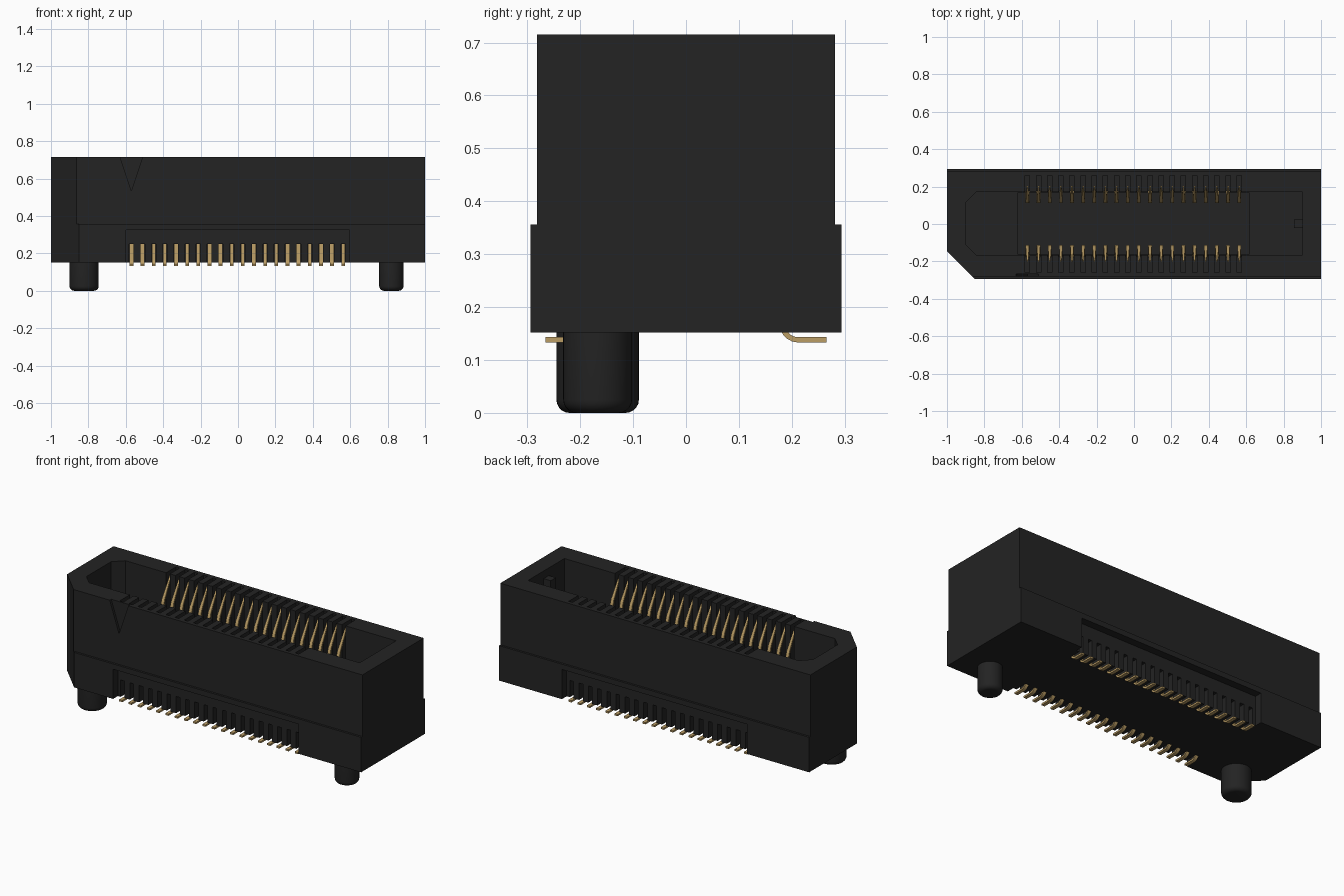
import bpy, bmesh, math
from mathutils import Vector

if "Cube" in bpy.data.objects:
    bpy.data.objects.remove(bpy.data.objects["Cube"])


def material(name, rgb):
    m = bpy.data.materials.new(name)
    m.diffuse_color = (*rgb, 1)
    m.use_nodes = True
    m.node_tree.nodes["Principled BSDF"].inputs["Base Color"].default_value = m.diffuse_color
    return m


BLACK = material("black plastic", (0.017, 0.017, 0.017))
GOLD = material("gold plating", (0.50, 0.34, 0.13))
COUNT, PITCH = 20, 0.0596
XS = [-0.57 + PITCH * i for i in range(COUNT)]


def finish(name, bm, mat):
    bmesh.ops.recalc_face_normals(bm, faces=bm.faces)
    me = bpy.data.meshes.new(name)
    bm.to_mesh(me)
    bm.free()
    me.materials.append(mat)
    ob = bpy.data.objects.new(name, me)
    bpy.context.collection.objects.link(ob)
    return ob


def prism(bm, pts, direction):
    """Extrude a planar 3D outline along a direction."""
    d = Vector(direction)
    a = [bm.verts.new(p) for p in pts]
    b = [bm.verts.new(Vector(p) + d) for p in pts]
    n = len(pts)
    bm.faces.new(a)
    bm.faces.new(b[::-1])
    for i in range(n):
        bm.faces.new((a[i], b[i], b[(i + 1) % n], a[(i + 1) % n]))


def box(bm, x, y, z):
    y = sorted(y)
    prism(bm, [(x[0], y[0], z[0]), (x[1], y[0], z[0]),
               (x[1], y[1], z[0]), (x[0], y[1], z[0])], (0, 0, z[1] - z[0]))


def cut(ob, build):
    """Subtract the solids made by build(bm)."""
    bm = bmesh.new()
    build(bm)
    cutter = finish("cutter", bm, BLACK)
    cutter.hide_render = True
    mod = ob.modifiers.new("cut", 'BOOLEAN')
    mod.operation, mod.solver, mod.object = 'DIFFERENCE', 'EXACT', cutter
    dg = bpy.context.evaluated_depsgraph_get()
    me = bpy.data.meshes.new_from_object(ob.evaluated_get(dg))
    ob.modifiers.clear()
    ob.data = me
    bpy.data.objects.remove(cutter)


# Housing block with one chamfered corner
bm = bmesh.new()
prism(bm, [(-1, 0.294, 0.152), (-1, -0.145, 0.152), (-0.851, -0.294, 0.152),
           (1, -0.294, 0.152), (1, 0.294, 0.152)], (0, 0, 0.563))
housing = finish("housing", bm, BLACK)


# Narrower upper half and the open recesses above the solder tails
def side_steps(bm):
    for s in (-1, 1):
        box(bm, (-1.1, 1.1), (s * 0.282, s * 0.4), (0.356, 0.8))
        box(bm, (-0.60, 0.595), (s * 0.25, s * 0.4), (0.1, 0.325))


# Mating cavity with chamfered end corners and a deeper middle
def cavity(bm):
    prism(bm, [(-0.9, 0.115, 0.34), (-0.9, -0.11, 0.34), (-0.845, -0.165, 0.34),
               (0.9, -0.165, 0.34), (0.9, 0.17, 0.34), (-0.845, 0.17, 0.34)],
          (0, 0, 0.5))


def well(bm):
    box(bm, (-0.62, 0.615), (-0.164, 0.169), (0.28, 0.4))


# Contact slots in the rim, and tail slots in the lower recess wall
def slots(bm):
    for x in XS:
        for s in (-1, 1):
            box(bm, (x - 0.012, x + 0.012), (s * 0.15, s * 0.26), (0.36, 0.8))
            box(bm, (x - 0.012, x + 0.012), (s * 0.175, s * 0.27), (0.1, 0.25))


# Triangular orientation mark
def mark(bm):
    prism(bm, [(-0.635, -0.268, 0.73), (-0.505, -0.268, 0.73),
               (-0.57, -0.268, 0.535)], (0, -0.1, 0))


for step in (side_steps, cavity, well, slots, mark):
    cut(housing, step)

# Polarising key inside the cavity
bm = bmesh.new()
box(bm, (0.855, 0.905), (-0.022, 0.025), (0.335, 0.67))
finish("cavity_key", bm, BLACK)


# Alignment pegs with rounded ends
def peg(name, x, r):
    bm = bmesh.new()
    b, n = 0.025, 40
    prof = [(r - b + b * math.sin(a), b - b * math.cos(a))
            for a in [math.pi / 2 * i / 5 for i in range(6)]] + [(r, 0.156)]
    rings = [[bm.verts.new((x + q * math.cos(2 * math.pi * k / n),
                            -0.167 + q * math.sin(2 * math.pi * k / n), z))
              for k in range(n)] for q, z in prof]
    for lo, hi in zip(rings, rings[1:]):
        for k in range(n):
            bm.faces.new((lo[k], lo[(k + 1) % n], hi[(k + 1) % n], hi[k]))
    bm.faces.new(rings[0][::-1])
    bm.faces.new(rings[-1])
    return finish(name, bm, BLACK)


pegs = [peg("large_peg", -0.823, 0.078), peg("small_peg", 0.82, 0.065)]

# Contact centre line (y, z, half width): tail, bend, riser, spring beam, tip
bend = [(0.212 - 0.03 * math.sin(a), 0.168 - 0.03 * math.cos(a), 0.010)
        for a in [math.pi / 2 * i / 5 for i in range(6)]]
PATH = [(0.266, 0.138, 0.010)] + bend + [
    (0.182, 0.30, 0.010), (0.172, 0.36, 0.010), (0.122, 0.50, 0.010),
    (0.118, 0.54, 0.010), (0.130, 0.58, 0.009), (0.200, 0.70, 0.004)]


def contact(bm, x0, s):
    t, rings = 0.005, []
    for i, (y, z, w) in enumerate(PATH):
        p, q = PATH[max(i - 1, 0)], PATH[min(i + 1, len(PATH) - 1)]
        n = Vector((q[1] - p[1], p[0] - q[0])).normalized() * t
        rings.append([bm.verts.new((x0 + dx * w, s * (y + k * n.x), z + k * n.y))
                      for dx, k in ((-1, -1), (1, -1), (1, 1), (-1, 1))])
    for a, b in zip(rings, rings[1:]):
        for k in range(4):
            bm.faces.new((a[k], a[(k + 1) % 4], b[(k + 1) % 4], b[k]))
    bm.faces.new(rings[0])
    bm.faces.new(rings[-1])


contacts = []
for name, s in (("front_contacts", -1), ("back_contacts", 1)):
    bm = bmesh.new()
    for x in XS:
        contact(bm, x, s)
    contacts.append(finish(name, bm, GOLD))

# Smooth the round parts
for ob in pegs + contacts:
    bpy.ops.object.select_all(action='DESELECT')
    ob.select_set(True)
    bpy.context.view_layer.objects.active = ob
    bpy.ops.object.shade_smooth_by_angle(angle=math.radians(35))
